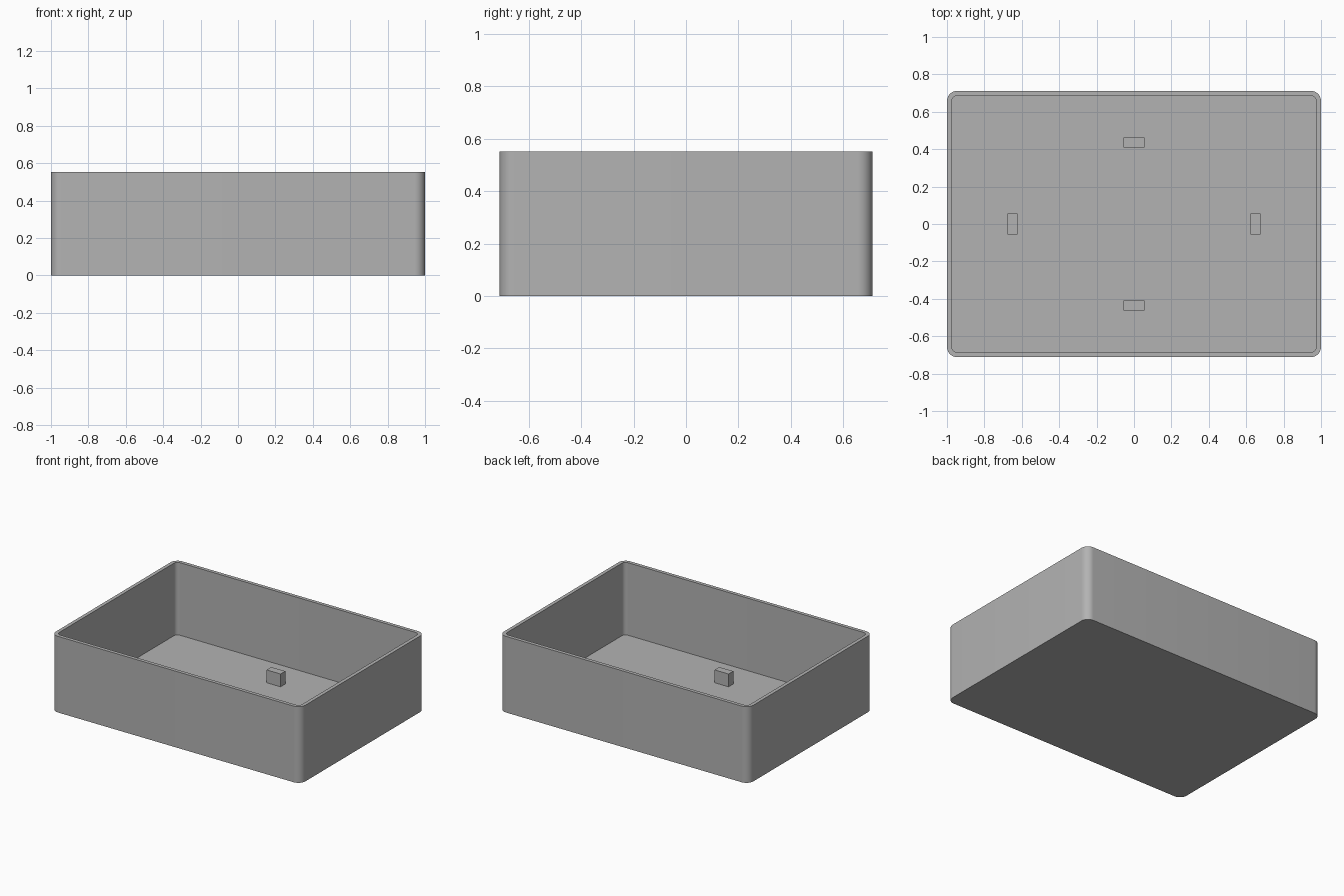
import bpy, bmesh, math
from mathutils import Vector

old = bpy.data.objects.get("Cube")
if old:
    bpy.data.objects.remove(old, do_unlink=True)

HALF_X, HALF_Y, HEIGHT = 1.0, 0.712, 0.552
WALL, FLOOR, RADIUS = 0.026, 0.026, 0.055

grey = bpy.data.materials.new("plain grey")
grey.use_nodes = True
colour = (0.45, 0.45, 0.45, 1)
grey.diffuse_color = colour
grey.node_tree.nodes["Principled BSDF"].inputs["Base Color"].default_value = colour


def add_object(name, bm):
    mesh = bpy.data.meshes.new(name)
    bmesh.ops.recalc_face_normals(bm, faces=bm.faces)
    bm.to_mesh(mesh)
    bm.free()
    mesh.materials.append(grey)
    obj = bpy.data.objects.new(name, mesh)
    bpy.context.collection.objects.link(obj)
    return obj


def rounded_loop(bm, inset, z, steps=10):
    """Ring of vertices around a rectangle with rounded corners."""
    r = RADIUS - inset
    cx, cy = HALF_X - RADIUS, HALF_Y - RADIUS
    ring = []
    for i, (sx, sy) in enumerate([(1, 1), (-1, 1), (-1, -1), (1, -1)]):
        for k in range(steps + 1):
            a = math.pi / 2 * (i + k / steps)
            ring.append(bm.verts.new((sx * cx + r * math.cos(a), sy * cy + r * math.sin(a), z)))
    return ring


# Open tray: outer wall, rim, inner wall, with base and floor closing the ends
bm = bmesh.new()
rings = [rounded_loop(bm, inset, z) for inset, z in
         [(0, 0), (0, HEIGHT), (WALL, HEIGHT), (WALL, FLOOR)]]
for low, high in zip(rings, rings[1:]):
    for i in range(len(low)):
        j = (i + 1) % len(low)
        bm.faces.new((low[i], low[j], high[j], high[i]))
bm.faces.new(rings[0])
bm.faces.new(rings[-1])
tray = add_object("tray", bm)
bpy.context.view_layer.objects.active = tray
tray.select_set(True)
bpy.ops.object.shade_smooth_by_angle(angle=math.radians(30))


# Four small locating blocks on the floor, one facing each wall
def add_block(name, x, y, size):
    bm = bmesh.new()
    bmesh.ops.create_cube(bm, size=1)
    bmesh.ops.scale(bm, vec=size, verts=bm.verts)
    bmesh.ops.translate(bm, vec=Vector((x, y, FLOOR + size[2] / 2)), verts=bm.verts)
    add_object(name, bm)


LONG, THIN, TALL = 0.112, 0.054, 0.093
for side, s in (("front", -1), ("back", 1)):
    add_block(side + "_block", 0, s * 0.435, (LONG, THIN, TALL))
for side, s in (("right", -1), ("left", 1)):
    add_block(side + "_block", s * 0.65, 0, (THIN, LONG, TALL))
